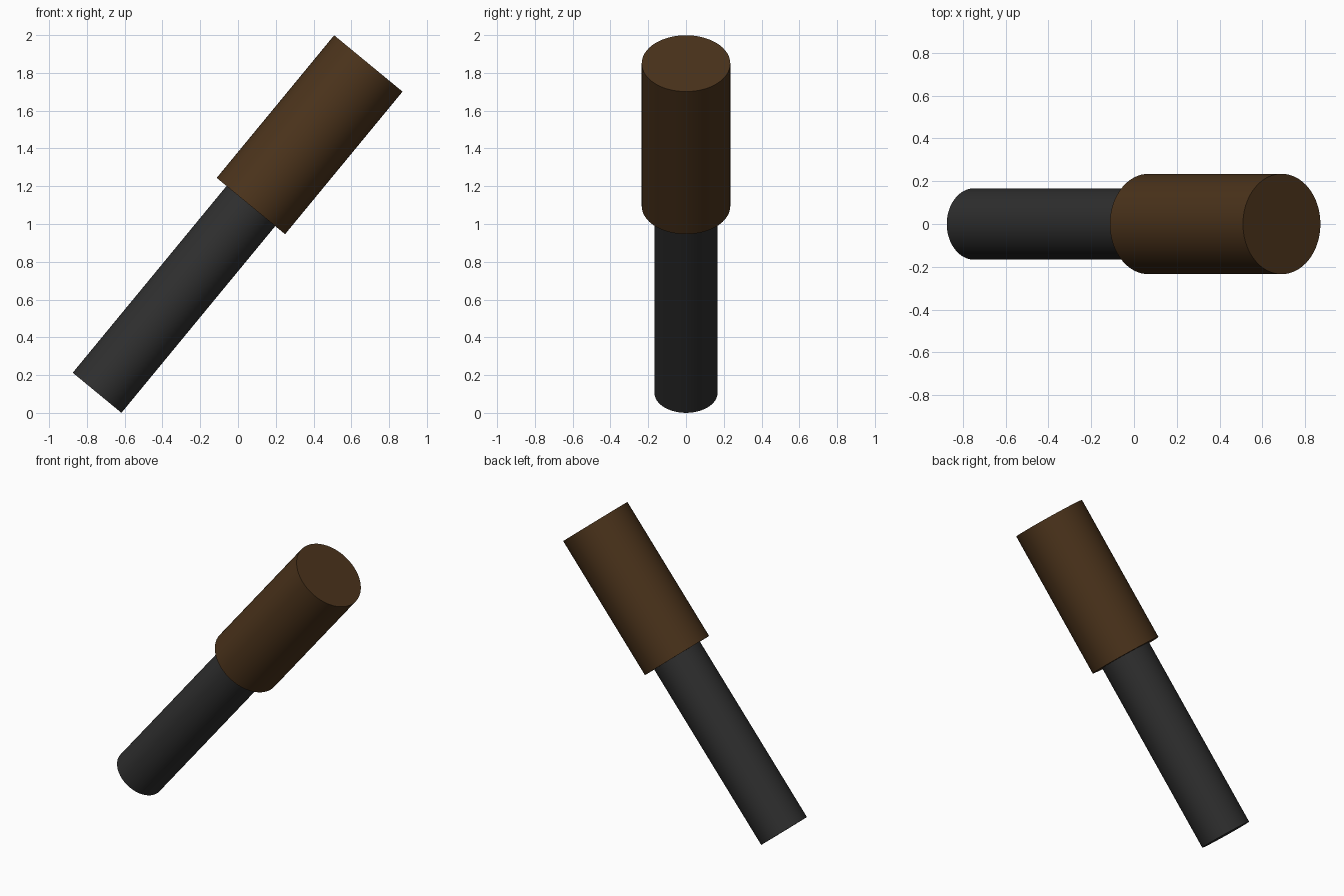
import bpy
from mathutils import Vector

if "Cube" in bpy.data.objects:
    bpy.data.objects.remove(bpy.data.objects["Cube"])

GRIP_END = Vector((-0.746, 0, 0.1065))   # centre of the lower end
HEAD_END = Vector((0.690, 0, 1.850))     # centre of the upper end
AXIS = (HEAD_END - GRIP_END).normalized()


def rod(name, start, end, radius, color):
    """Smooth capped cylinder between two points."""
    direction = end - start
    bpy.ops.mesh.primitive_cylinder_add(
        vertices=64, radius=radius, depth=direction.length,
        location=(start + end) / 2,
        rotation=direction.to_track_quat('Z', 'Y').to_euler())
    obj = bpy.context.object
    obj.name = name
    bpy.ops.object.shade_smooth_by_angle()
    mat = bpy.data.materials.new(name + "_color")
    mat.diffuse_color = (*color, 1)
    mat.use_nodes = True
    mat.node_tree.nodes["Principled BSDF"].inputs["Base Color"].default_value = mat.diffuse_color
    obj.data.materials.append(mat)
    return obj


# Wide brown upper section
collar = HEAD_END - AXIS * 0.978
rod("brown_sleeve", collar, HEAD_END, 0.2345, (0.07, 0.033, 0.011))

# Thin dark shaft, seated slightly inside the sleeve
rod("dark_shaft", GRIP_END, collar + AXIS * 0.02, 0.167, (0.028, 0.028, 0.028))
